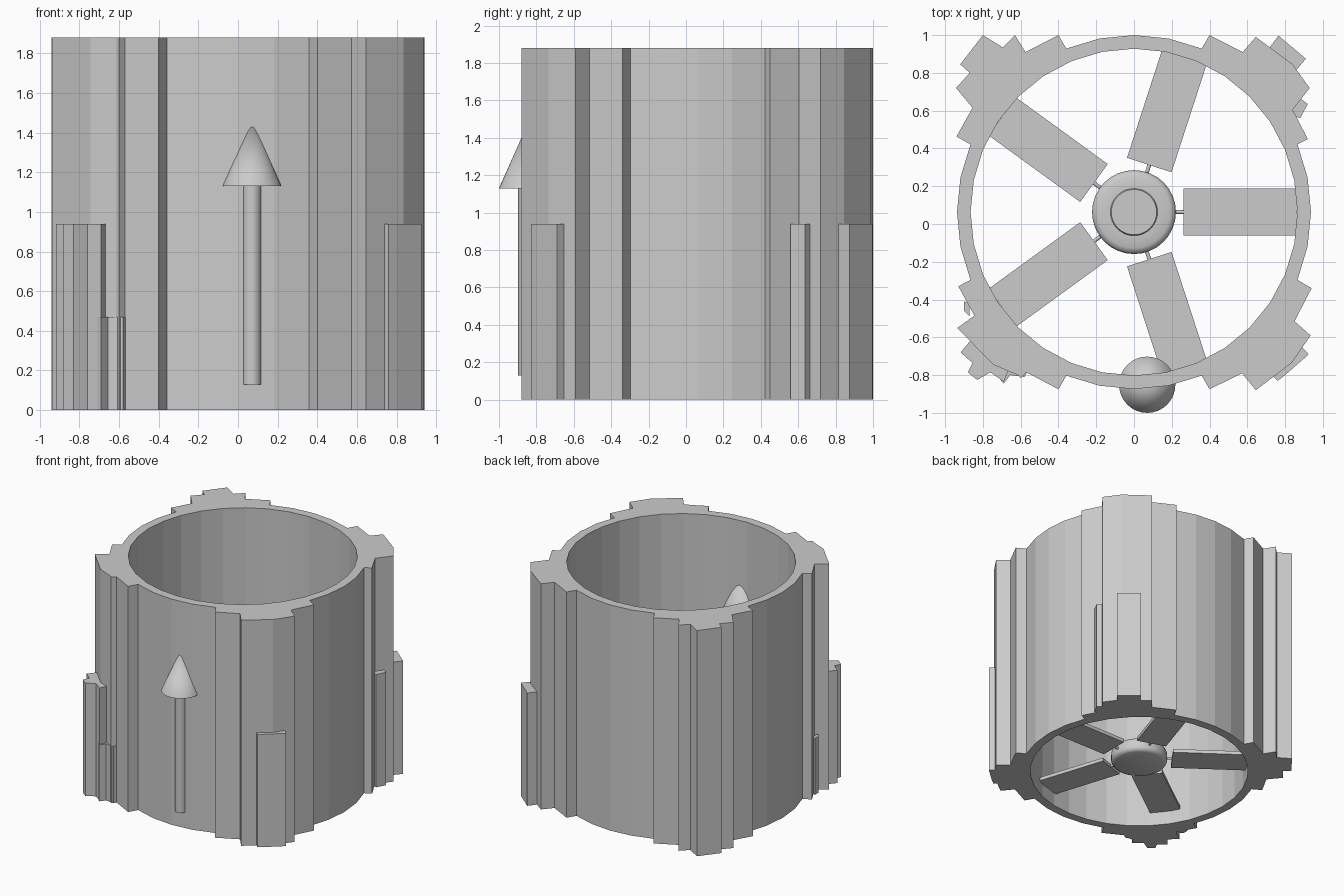
import bpy, bmesh
from math import sin, cos, radians
from mathutils import Matrix

if "Cube" in bpy.data.objects:
    bpy.data.objects.remove(bpy.data.objects["Cube"])

CY = 0.063            # tube axis sits slightly behind the origin
R_OUT, R_IN, H = 0.937, 0.865, 1.88
SIDES = 32


def finish(name, bm, smooth=None):
    bmesh.ops.recalc_face_normals(bm, faces=bm.faces)
    mesh = bpy.data.meshes.new(name)
    bm.to_mesh(mesh)
    bm.free()
    ob = bpy.data.objects.new(name, mesh)
    bpy.context.collection.objects.link(ob)
    if smooth:
        bpy.context.view_layer.objects.active = ob
        ob.select_set(True)
        bpy.ops.object.shade_smooth_by_angle(angle=radians(smooth))
        ob.select_set(False)
    return ob


def prism(name, pts, height):
    bm = bmesh.new()
    face = bm.faces.new([bm.verts.new((x, y, 0)) for x, y in pts])
    top = bmesh.ops.extrude_face_region(bm, geom=[face])["geom"]
    bmesh.ops.translate(bm, vec=(0, 0, height),
                        verts=[v for v in top if isinstance(v, bmesh.types.BMVert)])
    return finish(name, bm)


def lathe(name, profile, centre, sides, closed=False, smooth=None):
    """Revolve (radius, z) points about a vertical axis."""
    bm = bmesh.new()
    rings = []
    for r, z in profile:
        n = sides if r > 0 else 1
        rings.append([bm.verts.new((centre[0] + r * cos(radians(360 * i / sides)),
                                    centre[1] + r * sin(radians(360 * i / sides)), z))
                      for i in range(n)])
    pairs = list(zip(rings, rings[1:])) + ([(rings[-1], rings[0])] if closed else [])
    for a, b in pairs:
        for i in range(sides):
            j = (i + 1) % sides
            quad = [a[i % len(a)], a[j % len(a)], b[j % len(b)], b[i % len(b)]]
            bm.faces.new(list(dict.fromkeys(quad)))
    return finish(name, bm, smooth)


# Open tube
lathe("tube", [(R_OUT, 0), (R_OUT, H), (R_IN, H), (R_IN, 0)], (0, CY), SIDES, closed=True)


# Full-height stepped ribs in the four corners; each closes along the tube's facets
def rib(name, sx, sy, outline):
    arc = [(sx * R_OUT * cos(radians(11.25 * k)), CY + sy * R_OUT * sin(radians(11.25 * k)))
           for k in range(2, 7)]
    prism(name, outline + arc, H)


rib("rib_front_right", 1, -1, [(.40, -.875), (.572, -.79), (.645, -.88), (.835, -.735),
                               (.935, -.59), (.85, -.515), (.94, -.34)])
rib("rib_back_right", 1, 1, [(.40, 1), (.575, .91), (.645, .99), (.84, .845),
                             (.93, .72), (.84, .605), (.92, .45)])
rib("rib_back_left", -1, 1, [(-.40, 1), (-.575, .91), (-.63, 1), (-.695, .935), (-.80, 1),
                             (-.92, .845), (-.87, .80), (-.942, .72), (-.855, .615), (-.94, .463)])
rib("rib_front_left", -1, -1, [(-.40, -.875), (-.57, -.785), (-.60, -.815), (-.615, -.80),
                               (-.745, -.745), (-.77, -.72), (-.935, -.55),
                               (-.845, -.485), (-.93, -.33)])

# Shorter blocks stepped onto the ribs
prism("block_front_right", [(.70, -.77), (.76, -.83), (.80, -.80), (.925, -.69), (.87, -.63)], .94)
prism("block_back_right", [(.70, .91), (.765, .997), (.91, .875), (.83, .78)], .94)
prism("block_back_right_side", [(.82, .58), (.88, .56), (.92, .635), (.86, .68)], .94)
prism("block_front_left", [(-.66, -.76), (-.69, -.835), (-.76, -.785), (-.83, -.825), (-.88, -.785),
                           (-.855, -.735), (-.918, -.68), (-.86, -.61), (-.76, -.71)], .94)
prism("low_block_front_left", [(-.56, -.77), (-.58, -.81), (-.655, -.80), (-.69, -.845),
                               (-.72, -.81), (-.66, -.75)], .47)
prism("low_block_left_side", [(-.87, -.42), (-.90, -.41), (-.90, -.46), (-.87, -.49)], .47)

# Fan hub with rounded rims
lathe("fan_hub", [(0, .07), (.19, .07), (.212, .08), (.222, .10), (.222, .16),
                  (.212, .18), (.19, .19), (.125, .19), (.12, .20), (0, .20)],
      (0, CY), 32, smooth=40)

# Five blades, each on a thin stem
for i in range(5):
    turn = Matrix.Translation((0, CY, .13)) @ Matrix.Rotation(radians(72 * i), 4, 'Z')
    bm = bmesh.new()
    bmesh.ops.create_cube(bm, size=1, matrix=turn @ Matrix.Translation((.562, 0, 0))
                          @ Matrix.Diagonal((.60, .248, .03, 1)))
    finish("fan_blade", bm)
    bm = bmesh.new()
    bmesh.ops.create_cone(bm, cap_ends=True, segments=12, radius1=.01, radius2=.01, depth=.10,
                          matrix=turn @ Matrix.Translation((.24, 0, 0))
                          @ Matrix.Rotation(radians(90), 4, 'Y'))
    finish("blade_stem", bm)

# Airflow arrow on the front wall
lathe("arrow_shaft", [(0, .13), (.047, .13), (.047, 1.14), (0, 1.14)], (.07, -.85), 32, smooth=40)
lathe("arrow_head", [(0, 1.13), (.149, 1.13), (0, 1.465)], (.07, -.851), 32, smooth=40)
